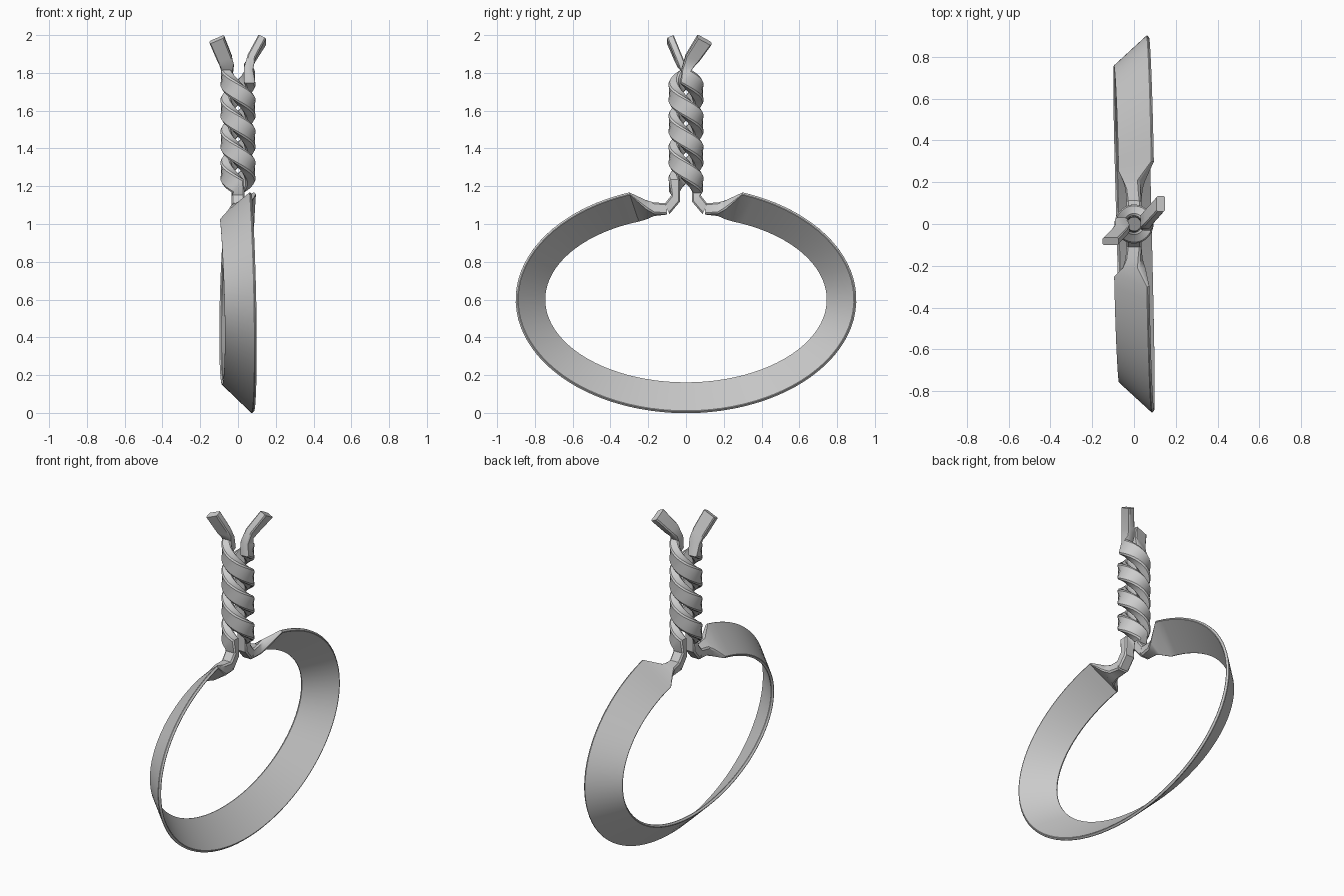
import bpy
import bmesh
from math import sin, cos, pi, radians
from mathutils import Vector as V

cube = bpy.data.objects.get("Cube")
if cube:
    bpy.data.objects.remove(cube, do_unlink=True)

steel = bpy.data.materials.new("grey_metal")
steel.use_nodes = True
COLOUR = (0.6, 0.6, 0.6, 1)
steel.diffuse_color = COLOUR
steel.node_tree.nodes["Principled BSDF"].inputs["Base Color"].default_value = COLOUR


def ring(bm, centre, u, v):
    """Chamfered rectangle with half-axes u and v."""
    cut = 0.3 * min(u.length, v.length)
    a, b = 1 - cut / u.length, 1 - cut / v.length
    corners = [(1, b), (a, 1), (-a, 1), (-1, b), (-1, -b), (-a, -1), (a, -1), (1, -b)]
    return [bm.verts.new(centre + u * p + v * q) for p, q in corners]


def loft(name, sections):
    """Skin a run of (centre, u, v) sections and cap both ends."""
    bm = bmesh.new()
    rings = [ring(bm, *map(V, s)) for s in sections]
    for r, s in zip(rings, rings[1:]):
        for i in range(len(r)):
            j = (i + 1) % len(r)
            bm.faces.new((r[i], r[j], s[j], s[i]))
    bm.faces.new(rings[0])
    bm.faces.new(rings[-1])
    bmesh.ops.recalc_face_normals(bm, faces=bm.faces)
    mesh = bpy.data.meshes.new(name)
    bm.to_mesh(mesh)
    bm.free()
    mesh.materials.append(steel)
    obj = bpy.data.objects.new(name, mesh)
    bpy.context.collection.objects.link(obj)
    bpy.ops.object.select_all(action='DESELECT')
    obj.select_set(True)
    bpy.context.view_layer.objects.active = obj
    bpy.ops.object.shade_smooth_by_angle(angle=radians(38))


# Flared oval band, open at the top
def band_section(t):
    shift = -0.015 * sin(1.4 * t)
    outer = V((0.08 + shift, 0.897 * sin(t), 0.6 - 0.597 * cos(t)))
    inner = V((-0.08 + shift, 0.75 * sin(t), 0.6 - 0.443 * cos(t)))
    u = (outer - inner) / 2
    along = V((0, 0.82 * cos(t), 0.52 * sin(t)))
    return (outer + inner) / 2, u, u.cross(along).normalized() * 0.009


def neck(side):
    """Band end narrowing to the rod."""
    return [
        ((0, side * 0.1, 1.08), (0.035, 0, 0), (0, 0, -0.03)),
        ((0, side * 0.17, 1.078), (0.036, 0, 0.008), (0.008, 0, -0.03)),
        ((0, side * 0.21, 1.075), (0.042, 0, 0.032), (0.018, 0, -0.024)),
    ]


END = radians(160.5)
STEPS = 80
band = [band_section(END * (2 * i / STEPS - 1)) for i in range(STEPS + 1)]
loft("oval_band", neck(-1) + band + neck(1)[::-1])

# Two rods twisted round each other
BASE, TOP, TURNS, RADIUS = 1.2, 1.78, 1.75, 0.061


def twisted(side):
    rod = [
        ((0, side * 0.1, 1.08), (-side * 0.035, 0, 0), (0, side * 0.012, 0.028)),
        ((0, side * 0.055, 1.135), (-side * 0.035, 0, 0), (0, side * 0.022, 0.018)),
    ]
    rise = (TOP - BASE) / (TURNS * 2 * pi * RADIUS)
    for i in range(57):
        f = i / 56
        a = side * pi / 2 - TURNS * 2 * pi * f
        out = V((cos(a), sin(a), 0))
        along = V((sin(a), -cos(a), rise)).normalized()
        rod.append((out * RADIUS + V((0, 0, BASE + f * (TOP - BASE))),
                    along.cross(out) * 0.046, out * 0.029))
    return rod


# Splayed free ends
left_tip = [
    ((0.055, 0.012, 1.83), (0, 0.036, 0.012), (0.024, 0, -0.006)),
    ((0.073, 0.035, 1.88), (0, 0.037, -0.012), (0.021, 0, -0.008)),
    ((0.128, 0.097, 1.974), (0, 0.037, -0.02), (0.02, 0, -0.01)),
]
right_tip = [
    ((-0.056, -0.02, 1.83), (0, -0.024, 0.008), (-0.034, 0, -0.01)),
    ((-0.07, -0.04, 1.875), (0, -0.018, -0.007), (-0.037, 0, -0.014)),
    ((-0.112, -0.083, 1.977), (0, -0.018, -0.008), (-0.038, 0, -0.016)),
]
loft("back_twisted_rod", twisted(1) + right_tip)
loft("front_twisted_rod", twisted(-1) + left_tip)
